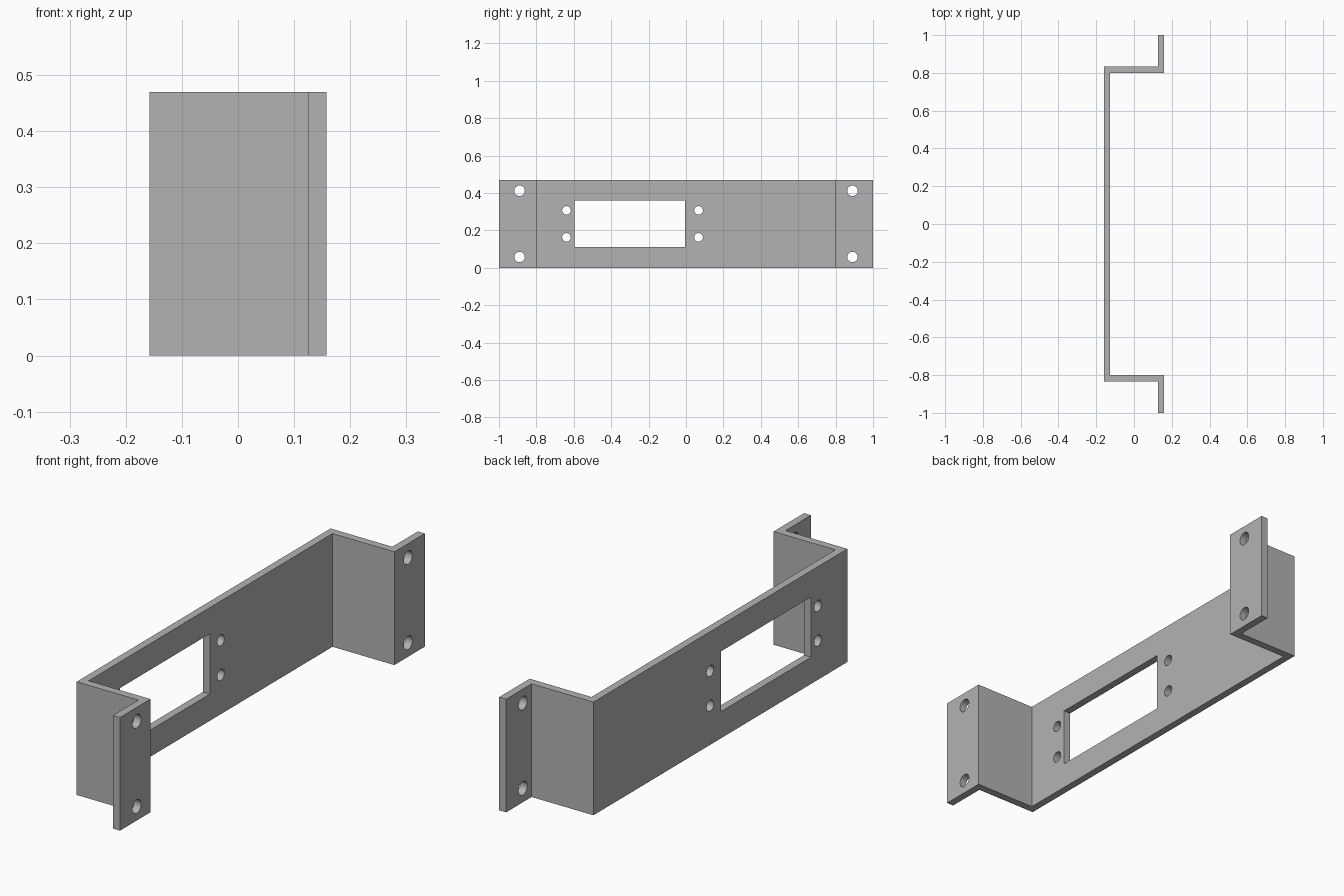
import bpy
import bmesh
from mathutils import Matrix

if "Cube" in bpy.data.objects:
    bpy.data.objects.remove(bpy.data.objects["Cube"], do_unlink=True)

HEIGHT = 0.47
OUT_X, IN_X = 0.158, 0.126      # outer and inner faces of the sheet
WALL_OUT, WALL_IN = 0.833, 0.8  # side wall faces
END_Y = 1.0

# Plain grey metal
metal = bpy.data.materials.new("grey metal")
metal.use_nodes = True
colour = (0.45, 0.45, 0.45, 1)
metal.diffuse_color = colour
metal.node_tree.nodes["Principled BSDF"].inputs["Base Color"].default_value = colour


def make_object(name, bm):
    bmesh.ops.recalc_face_normals(bm, faces=bm.faces)
    mesh = bpy.data.meshes.new(name)
    bm.to_mesh(mesh)
    bm.free()
    mesh.materials.append(metal)
    obj = bpy.data.objects.new(name, mesh)
    bpy.context.collection.objects.link(obj)
    return obj


# Folded sheet: mirrored half profile, extruded upwards
half = [(-OUT_X, WALL_OUT), (IN_X, WALL_OUT), (IN_X, END_Y),
        (OUT_X, END_Y), (OUT_X, WALL_IN), (-IN_X, WALL_IN)]
profile = half + [(x, -y) for x, y in reversed(half)]
bm = bmesh.new()
face = bm.faces.new([bm.verts.new((x, y, 0)) for x, y in profile])
top = bmesh.ops.extrude_face_region(bm, geom=[face])["geom"]
bmesh.ops.translate(bm, vec=(0, 0, HEIGHT),
                    verts=[g for g in top if isinstance(g, bmesh.types.BMVert)])
bracket = make_object("mounting_bracket", bm)

# Cutters: rectangular window, its screw holes and the flange holes
bm = bmesh.new()
bmesh.ops.create_cube(bm, size=1, matrix=Matrix.Translation((-0.142, -0.3, 0.236))
                      @ Matrix.Diagonal((0.1, 0.59, 0.25, 1)))


def add_hole(x, y, z, radius):
    bmesh.ops.create_cone(bm, cap_ends=True, segments=32, radius1=radius,
                          radius2=radius, depth=0.1,
                          matrix=Matrix.Translation((x, y, z))
                          @ Matrix.Rotation(1.5707963, 4, 'Y'))


for side in (-1, 1):
    for level in (-1, 1):
        add_hole(0.142, side * 0.89, 0.235 + level * 0.177, 0.028)
        add_hole(-0.142, -0.286 + side * 0.353, 0.235 + level * 0.072, 0.023)
cutter = make_object("hole_cutter", bm)
cutter.hide_render = True

# Cut the openings, then discard the cutter
cut = bracket.modifiers.new("openings", 'BOOLEAN')
cut.operation = 'DIFFERENCE'
cut.solver = 'EXACT'
cut.object = cutter
bpy.ops.object.select_all(action='DESELECT')
bracket.select_set(True)
bpy.context.view_layer.objects.active = bracket
bpy.ops.object.modifier_apply(modifier=cut.name)
bpy.data.objects.remove(cutter, do_unlink=True)

# Smooth hole walls with crisp folds
bpy.ops.object.shade_smooth_by_angle(angle=0.5)
